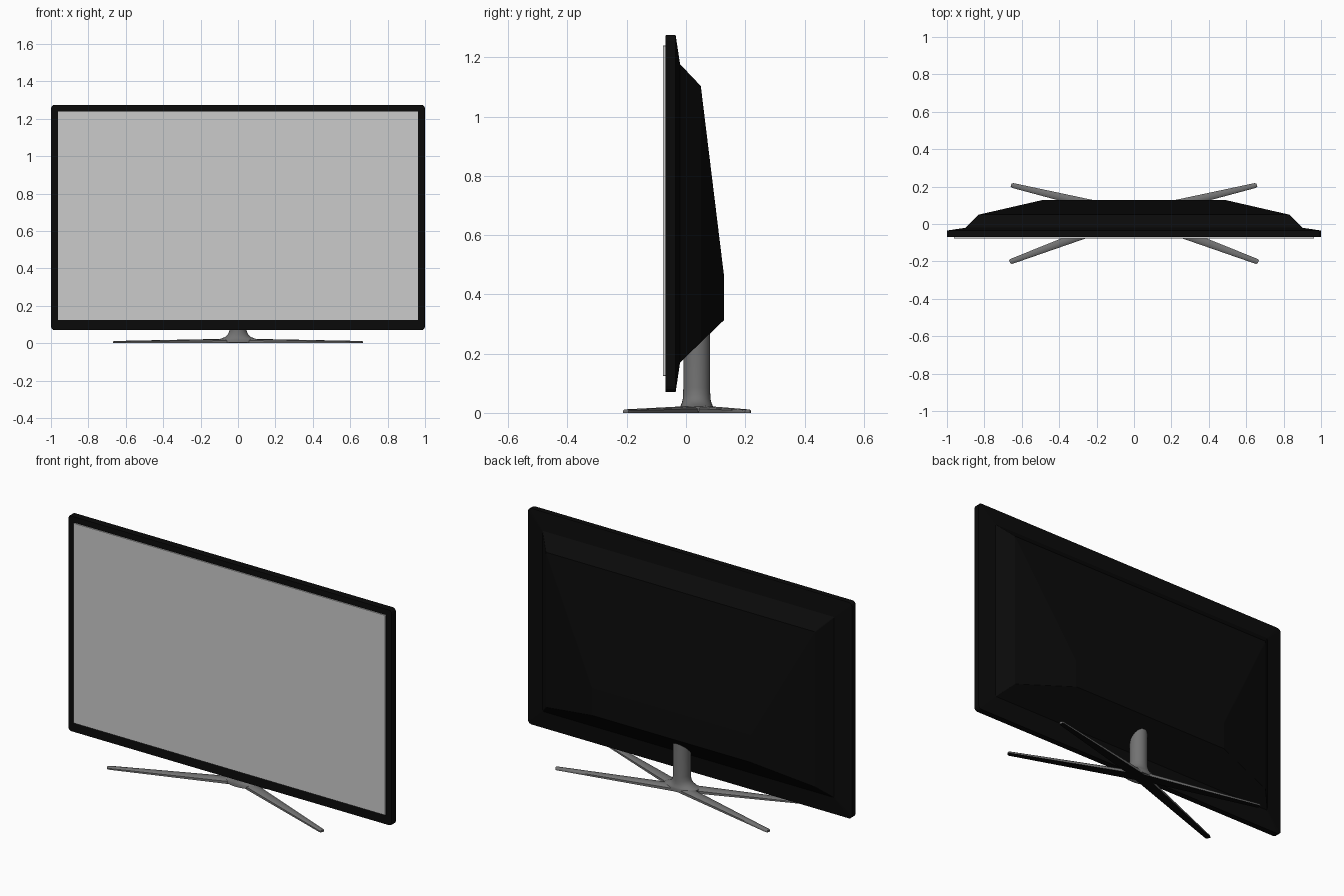
import bpy, bmesh, math

if "Cube" in bpy.data.objects:
    bpy.data.objects.remove(bpy.data.objects["Cube"])


def material(name, rgb):
    m = bpy.data.materials.new(name)
    m.diffuse_color = (*rgb, 1)
    m.use_nodes = True
    m.node_tree.nodes["Principled BSDF"].inputs["Base Color"].default_value = m.diffuse_color
    return m


BLACK = material("black plastic", (0.003, 0.003, 0.003))
SCREEN = material("grey screen", (0.6, 0.6, 0.6))
METAL = material("dark grey metal", (0.17, 0.17, 0.17))


def loft(name, rings, mats, smooth=False):
    """Skin closed rings of equal point count and cap both ends."""
    bm = bmesh.new()
    rows = [[bm.verts.new(p) for p in ring] for ring in rings]
    n = len(rows[0])
    for a, b in zip(rows, rows[1:]):
        for i in range(n):
            j = (i + 1) % n
            bm.faces.new((a[i], a[j], b[j], b[i]))
    bm.faces.new(rows[0])
    bm.faces.new(rows[-1])
    bmesh.ops.recalc_face_normals(bm, faces=bm.faces)
    me = bpy.data.meshes.new(name)
    bm.to_mesh(me)
    bm.free()
    ob = bpy.data.objects.new(name, me)
    bpy.context.collection.objects.link(ob)
    for m in mats:
        me.materials.append(m)
    if smooth:
        bpy.ops.object.select_all(action='DESELECT')
        ob.select_set(True)
        bpy.context.view_layer.objects.active = ob
        bpy.ops.object.shade_smooth_by_angle(angle=math.radians(40))
    return ob


def rect_ring(y, hx, z0, z1, r=0.0, seg=3):
    """Rounded rectangle in the plane y."""
    pts = []
    for cx, cz, a0 in ((hx - r, z1 - r, 0), (-hx + r, z1 - r, 90),
                       (-hx + r, z0 + r, 180), (hx - r, z0 + r, 270)):
        for k in range(seg + 1):
            a = math.radians(a0 + 90 * k / seg)
            pts.append((cx + r * math.cos(a), y, cz + r * math.sin(a)))
    return pts


# Front frame with the stepped, bulging back shell
loft("tv_housing", [
    rect_ring(-0.07, 0.998, 0.072, 1.273, 0.018),
    rect_ring(-0.066, 1.0, 0.07, 1.275, 0.02),
    rect_ring(-0.035, 1.0, 0.07, 1.275, 0.02),
    rect_ring(-0.02, 0.90, 0.17, 1.177, 0.004),
    rect_ring(0.05, 0.83, 0.238, 1.103, 0.004),
    rect_ring(0.128, 0.49, 0.313, 0.465, 0.004),
], [BLACK])

# Screen plate
loft("screen", [rect_ring(-0.077, 0.963, 0.125, 1.24, 0.002),
                rect_ring(-0.068, 0.963, 0.125, 1.24, 0.002)], [SCREEN])

# Column, flaring wider sideways into the legs
CY = 0.036
levels = [(0.004, 0.10, 0.055), (0.021, 0.10, 0.055), (0.027, 0.085, 0.053),
          (0.034, 0.068, 0.050), (0.046, 0.055, 0.047), (0.062, 0.047, 0.046),
          (0.085, 0.045, 0.045), (0.30, 0.045, 0.045)]
loft("stand_column", [
    [(rx * math.cos(t * math.tau / 32), CY + ry * math.sin(t * math.tau / 32), z)
     for t in range(32)] for z, rx, ry in levels], [METAL], True)

# Four tapering legs with a low crown and a black underside
legs = {"back": (0.050, (0.657, 0.208), 0.026), "front": (0.045, (0.664, -0.203), 0.028)}
for label, (y0, (tx, ty), tip_w) in legs.items():
    for side, sx in (("right", 1), ("left", -1)):
        dx, dy = tx, ty - y0
        length = math.hypot(dx, dy)
        ux, uy = dx / length, dy / length
        rings = []
        for t, cut in ((0, 0), (0.25, 0), (0.6, 0), (0.985, 0), (1, 0.004)):
            w = (0.062 + (tip_w - 0.062) * t) / 2 - cut
            h = 0.025 - 0.013 * t
            section = [(-w, 0.0), (-w, h * 0.6), (-w * 0.75, h * 0.88), (0, h),
                       (w * 0.75, h * 0.88), (w, h * 0.6), (w, 0.0)]
            rings.append([(sx * (dx * t - uy * s), y0 + dy * t + ux * s, z)
                          for s, z in section])
        leg = loft(f"{label}_{side}_leg", rings, [METAL, BLACK], True)
        for f in leg.data.polygons:
            if f.normal.z < -0.9:
                f.material_index = 1
